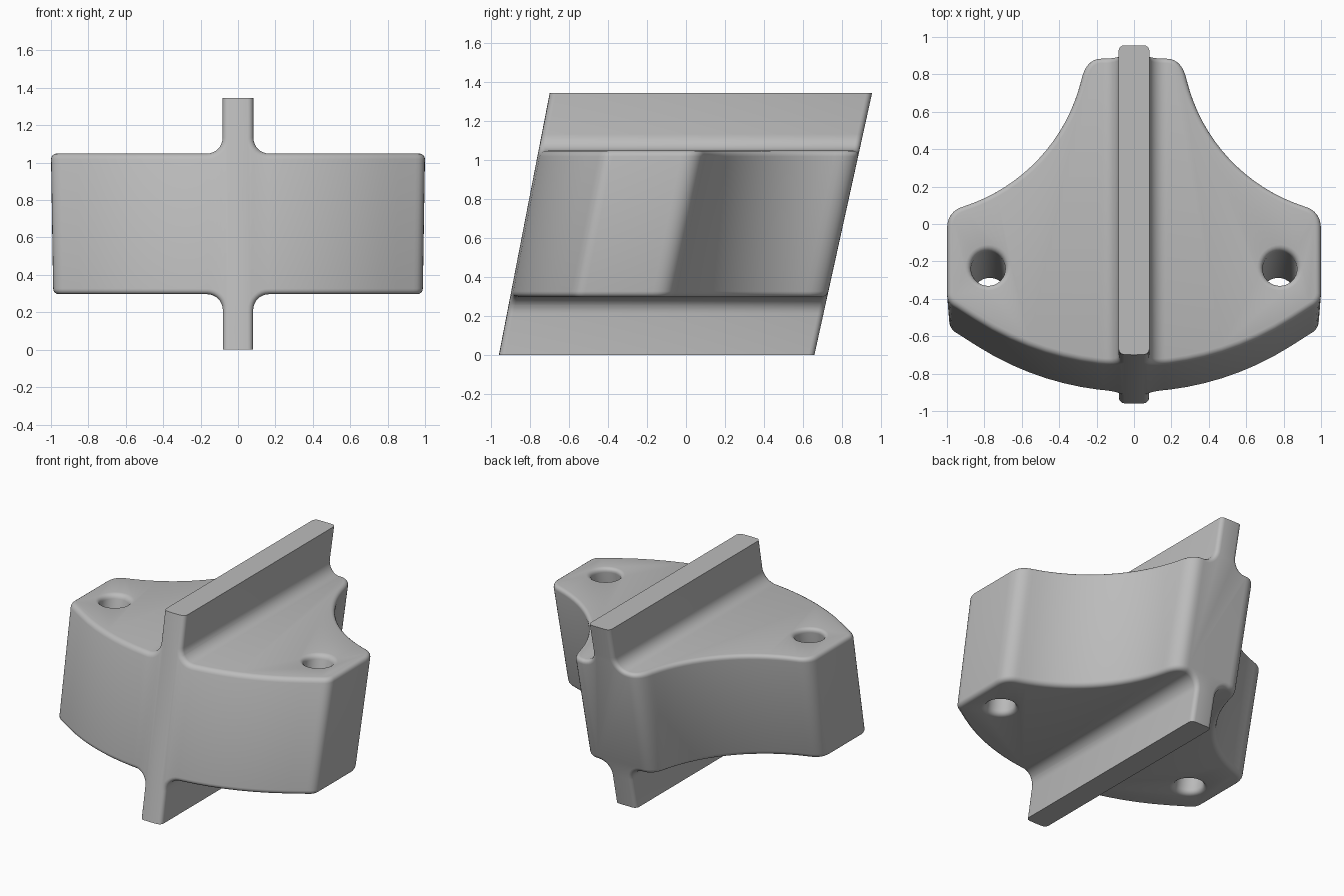
import bpy
import bmesh
from math import sin, cos, pi, radians, sqrt
from mathutils import Vector

if "Cube" in bpy.data.objects:
    bpy.data.objects.remove(bpy.data.objects["Cube"])

MID_Z, RIB_H, BODY_H = 0.6725, 0.6725, 0.376   # half heights about the mid plane
RIB_W, FILLET, EDGE = 0.082, 0.085, 0.03
TOP = MID_Z + BODY_H
SLANT, DRAFT = 0.206, 0.016


def prism(name, points, direction):
    """Extrude a closed loop of 3D points along a direction."""
    bm = bmesh.new()
    face = bm.faces.new([bm.verts.new(p) for p in points])
    out = bmesh.ops.extrude_face_region(bm, geom=[face])
    moved = [g for g in out["geom"] if isinstance(g, bmesh.types.BMVert)]
    bmesh.ops.translate(bm, verts=moved, vec=direction)
    bmesh.ops.recalc_face_normals(bm, faces=bm.faces)
    mesh = bpy.data.meshes.new(name)
    bm.to_mesh(mesh)
    bm.free()
    obj = bpy.data.objects.new(name, mesh)
    bpy.context.collection.objects.link(obj)
    return obj


def rounded(a, corner, b, steps=8):
    """Curve from a to b, pulled towards the corner."""
    a, c, b = Vector(a), Vector(corner), Vector(b)
    ts = [i / steps for i in range(steps + 1)]
    return [tuple(a * (1 - t) ** 2 + c * 2 * t * (1 - t) + b * t * t) for t in ts]


def boolean(target, tool, operation):
    mod = target.modifiers.new(operation, "BOOLEAN")
    mod.operation, mod.object, mod.solver = operation, tool, "EXACT"
    bpy.context.view_layer.objects.active = target
    bpy.ops.object.modifier_apply(modifier=mod.name)
    bpy.data.objects.remove(tool)


# Plan outline: bowed front, short sides, concave shoulders, flat back
R = 1.58
half = [(x, -0.757 + R - sqrt(R * R - x * x)) for x in [0.095 * i for i in range(10)]]
half += rounded((0.95, -0.445), (1.0, -0.42), (1.0, -0.37), 5)
half += rounded((1.0, -0.02), (1.0, 0.076), (0.908, 0.101))
for i in range(1, 16):
    a = radians(252 - 58 * i / 16)
    half.append((1.2 + 0.945 * cos(a), 1.0 + 0.945 * sin(a)))
half += rounded((0.283, 0.771), (0.258, 0.89), (0.175, 0.89))
outline = half + [(-x, y) for x, y in reversed(half[1:])]
block = prism("ribbed_block", [(x, y, -0.5) for x, y in outline], (0, 0, 3))

# Cross-section: thin rib above and below a thick plate, with fillets between
quad = [(RIB_W, RIB_H)]
for i in range(9):
    a = pi + pi / 2 * i / 8
    quad.append((RIB_W + FILLET * (1 + cos(a)), BODY_H + FILLET * (1 + sin(a))))
quad.append((1.5, BODY_H))
right = quad + [(x, -z) for x, z in reversed(quad)]
section = right + [(-x, z) for x, z in reversed(right)]
tool = prism("section_cutter", [(x, -2, MID_Z + z) for x, z in section], (0, 4, 0))
boolean(block, tool, "INTERSECT")

# Two through holes
for side in (-1, 1):
    ring = [(side * 0.78 + 0.092 * cos(2 * pi * i / 32),
             -0.233 + 0.092 * sin(2 * pi * i / 32), -0.5) for i in range(32)]
    boolean(block, prism("hole_cutter", ring, (0, 0, 3)), "DIFFERENCE")

# Round every sharp edge except the crisp rib ends at the very top and bottom
bm = bmesh.new()
bm.from_mesh(block.data)
bmesh.ops.remove_doubles(bm, verts=bm.verts, dist=0.0005)
sharp = []
for e in bm.edges:
    at_end = all(abs(v.co.z - MID_Z) > RIB_H - 0.001 for v in e.verts)
    if len(e.link_faces) == 2 and not at_end and e.calc_face_angle(0) > radians(50):
        sharp.append(e)
bmesh.ops.bevel(bm, geom=sharp, offset=EDGE, offset_type="OFFSET", segments=4,
                profile=0.5, affect="EDGES", clamp_overlap=False)

# Lean the block backward with a slight taper
for v in bm.verts:
    dz = v.co.z - TOP
    scale = 1 + DRAFT * dz
    v.co.x *= scale
    v.co.y = v.co.y * scale + SLANT * dz
bm.to_mesh(block.data)
bm.free()

grey = bpy.data.materials.new("plain_grey")
grey.use_nodes = True
colour = (0.5, 0.5, 0.5, 1)
grey.diffuse_color = colour
grey.node_tree.nodes["Principled BSDF"].inputs["Base Color"].default_value = colour
block.data.materials.clear()
block.data.materials.append(grey)

bpy.ops.object.select_all(action="DESELECT")
block.select_set(True)
bpy.context.view_layer.objects.active = block
bpy.ops.object.shade_smooth_by_angle(angle=radians(35))
